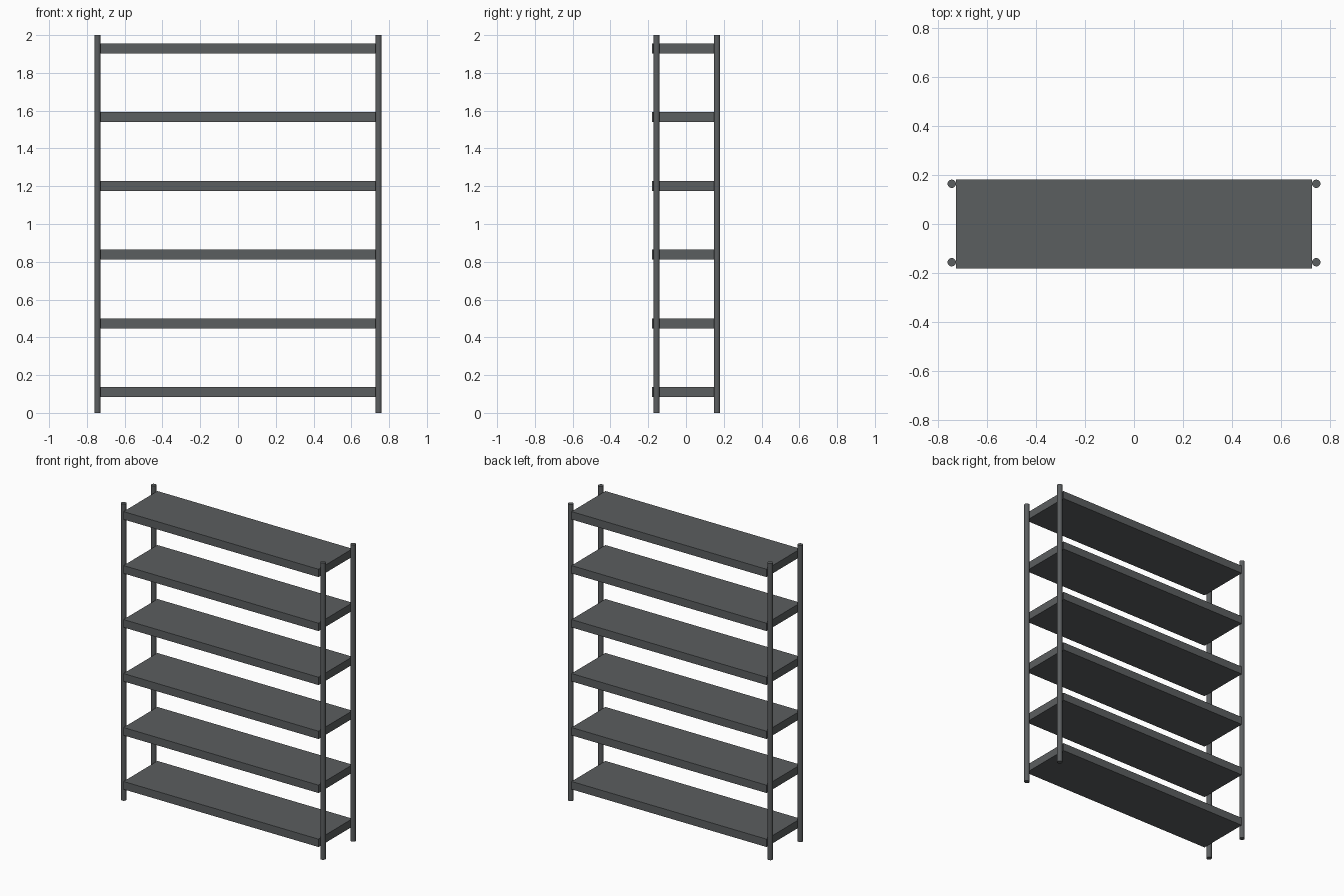
import bpy

if "Cube" in bpy.data.objects:
    bpy.data.objects.remove(bpy.data.objects["Cube"])

# One dark grey metal for the whole rack
metal = bpy.data.materials.new("dark grey metal")
metal.diffuse_color = (0.105, 0.112, 0.116, 1.0)
metal.use_nodes = True
metal.node_tree.nodes["Principled BSDF"].inputs["Base Color"].default_value = metal.diffuse_color


def finish(obj, name):
    obj.name = name
    obj.data.name = name
    obj.data.materials.append(metal)
    return obj


# Shelves: six evenly spaced solid boards
SHELF_SIZE = (1.455, 0.362, 0.053)
for i in range(6):
    z = 0.110 + i * 0.364
    bpy.ops.mesh.primitive_cube_add(size=1, location=(0, 0, z))
    shelf = bpy.context.object
    for v in shelf.data.vertices:
        v.co = [c * s for c, s in zip(v.co, SHELF_SIZE)]
    finish(shelf, f"shelf_{i + 1}")

# Posts: round uprights touching the shelf ends
for depth_name, y in (("front", -0.156), ("back", 0.164)):
    for side_name, sx in (("left", -1), ("right", 1)):
        bpy.ops.mesh.primitive_cylinder_add(
            vertices=24, radius=0.017, depth=2.0, location=(sx * 0.744, y, 1.0))
        post = finish(bpy.context.object, f"{depth_name}_{side_name}_post")
        bpy.ops.object.shade_smooth_by_angle(angle=0.6)
